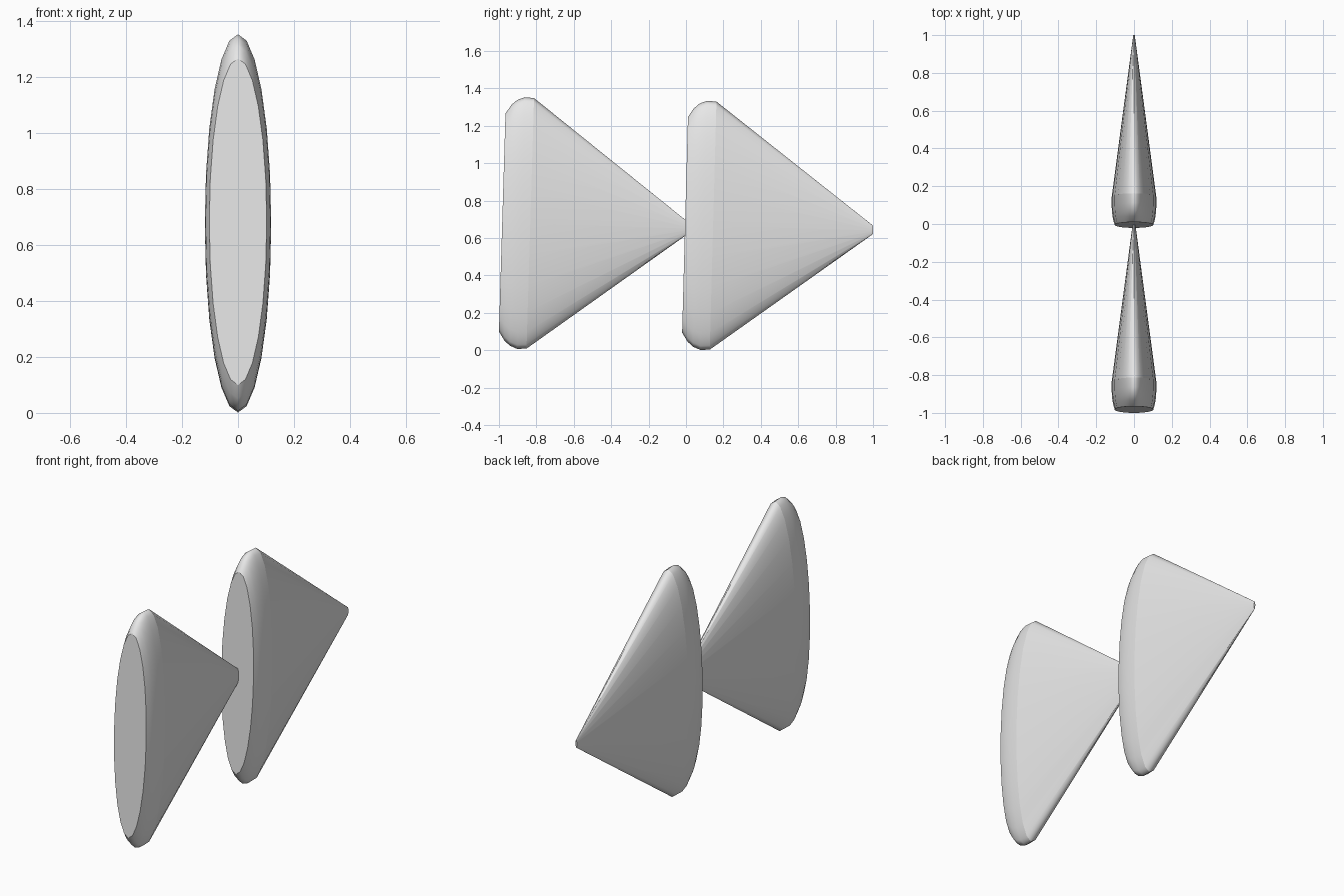
import bpy
import bmesh
import math

cube = bpy.data.objects.get("Cube")
if cube:
    bpy.data.objects.remove(cube, do_unlink=True)

# Single light grey material
grey = bpy.data.materials.new("light grey")
grey.use_nodes = True
colour = (0.8, 0.8, 0.8, 1.0)
grey.diffuse_color = colour
grey.node_tree.nodes["Principled BSDF"].inputs["Base Color"].default_value = colour

SIDES = 24
# (distance along y, radius): flat base, rounded shoulder, straight taper, blunt tip
PROFILE = [(0, 0.583), (0.03, 0.63), (0.06, 0.657), (0.10, 0.673),
           (0.15, 0.67), (1.005, 0.023)]


def rounded_cone(name, location, tilt, size):
    """Lathe the profile around y, then flatten it sideways and tilt it."""
    bm = bmesh.new()
    rings = []
    for y, r in PROFILE:
        angles = [math.tau * i / SIDES for i in range(SIDES)]
        rings.append([bm.verts.new((r * math.sin(a), y, r * math.cos(a))) for a in angles])
    for a, b in zip(rings, rings[1:]):
        for i in range(SIDES):
            j = (i + 1) % SIDES
            bm.faces.new((a[i], a[j], b[j], b[i]))
    bm.faces.new(rings[0])
    bm.faces.new(rings[-1])
    bmesh.ops.recalc_face_normals(bm, faces=bm.faces)
    mesh = bpy.data.meshes.new(name)
    bm.to_mesh(mesh)
    bm.free()
    mesh.materials.append(grey)

    obj = bpy.data.objects.new(name, mesh)
    bpy.context.collection.objects.link(obj)
    obj.location = location
    obj.rotation_euler.x = tilt
    obj.scale = (0.176, 1.0, size)

    bpy.ops.object.select_all(action='DESELECT')
    obj.select_set(True)
    bpy.context.view_layer.objects.active = obj
    bpy.ops.object.shade_smooth_by_angle(angle=math.radians(30))
    return obj


# Two flattened cones in a row, pointing backwards
rounded_cone("front_cone", (0, -0.9825, 0.6825), -0.03, 1.0)
rounded_cone("rear_cone", (0, -0.005, 0.67), -0.027, 0.99)
